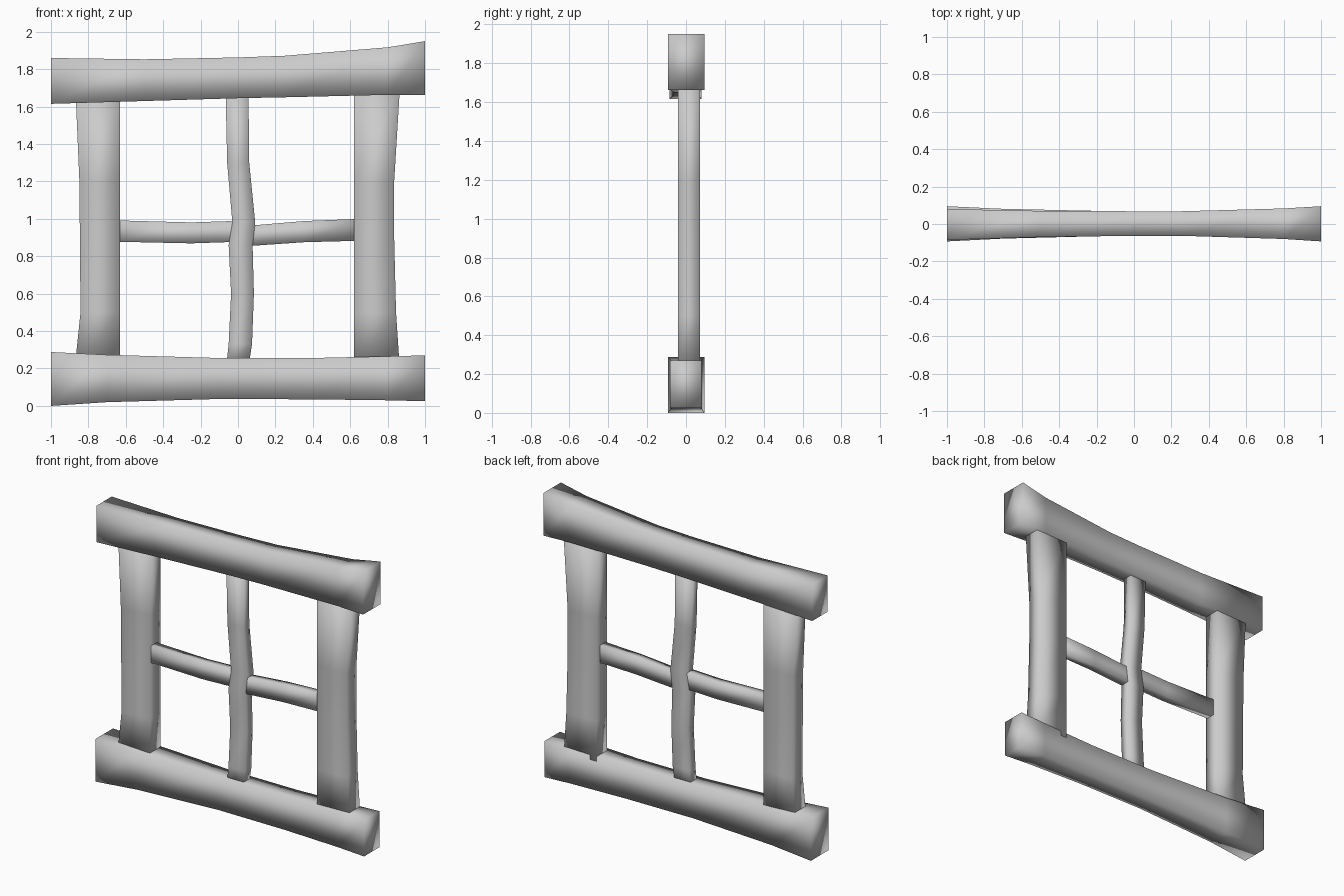
import bpy, bmesh


def bar(name, axis, stations):
    """Loft a four-sided bar. Station: (position, low edge, high edge, front y, back y)."""
    bm = bmesh.new()
    rings = []
    for t, lo, hi, y0, y1 in stations:
        corners = [(lo, y0), (hi, y0), (hi, y1), (lo, y1)]
        rings.append([bm.verts.new((t, y, e) if axis == 'X' else (e, y, t))
                      for e, y in corners])
    for a, b in zip(rings, rings[1:]):
        for i in range(4):
            j = (i + 1) % 4
            bm.faces.new((a[i], a[j], b[j], b[i]))
    bm.faces.new(rings[0])
    bm.faces.new(rings[-1])
    bmesh.ops.recalc_face_normals(bm, faces=bm.faces[:])
    for f in bm.faces:
        f.smooth = True
    mesh = bpy.data.meshes.new(name)
    bm.to_mesh(mesh)
    bm.free()
    obj = bpy.data.objects.new(name, mesh)
    bpy.context.collection.objects.link(obj)
    return obj


def with_depth(profile, front, back):
    return [(t, lo, hi, front, back) for t, lo, hi in profile]


# Heavy flared beams at top and bottom
bar("top_beam", 'X', [
    (-1.0, 1.615, 1.86, -0.085, 0.08),
    (-0.5, 1.63, 1.853, -0.07, 0.07),
    (0.0, 1.645, 1.863, -0.063, 0.068),
    (0.25, 1.65, 1.872, -0.063, 0.068),
    (0.8, 1.663, 1.917, -0.08, 0.083),
    (1.0, 1.663, 1.95, -0.093, 0.095)])
bar("bottom_beam", 'X', [
    (-1.0, 0.0, 0.288, -0.093, 0.095),
    (-0.7, 0.02, 0.273, -0.078, 0.081),
    (-0.1, 0.037, 0.256, -0.063, 0.068),
    (0.4, 0.035, 0.256, -0.063, 0.067),
    (0.8, 0.03, 0.265, -0.073, 0.073),
    (1.0, 0.025, 0.27, -0.082, 0.08)])

# Side posts, straight inside and bowed outside
bar("left_post", 'Z', with_depth([
    (0.23, -0.87, -0.63), (0.5, -0.842, -0.63),
    (1.2, -0.848, -0.63), (1.67, -0.868, -0.63)], -0.04, 0.071))
bar("right_post", 'Z', with_depth([
    (0.23, 0.62, 0.863), (0.5, 0.62, 0.845), (0.9, 0.62, 0.835),
    (1.2, 0.62, 0.835), (1.69, 0.62, 0.865)], -0.04, 0.071))

# Thin wobbly crossbars
bar("vertical_crossbar", 'Z', with_depth([
    (0.22, -0.062, 0.058), (0.33, -0.05, 0.075), (0.6, -0.037, 0.085),
    (0.86, -0.05, 0.078), (0.98, -0.03, 0.092), (1.3, -0.058, 0.06),
    (1.67, -0.066, 0.056)], -0.03, 0.035))
bar("horizontal_crossbar", 'X', with_depth([
    (-0.66, 0.878, 0.992), (-0.25, 0.869, 0.981), (-0.04, 0.876, 0.988),
    (0.09, 0.857, 0.966), (0.35, 0.875, 0.988), (0.65, 0.883, 1.0)],
    -0.028, 0.033))
